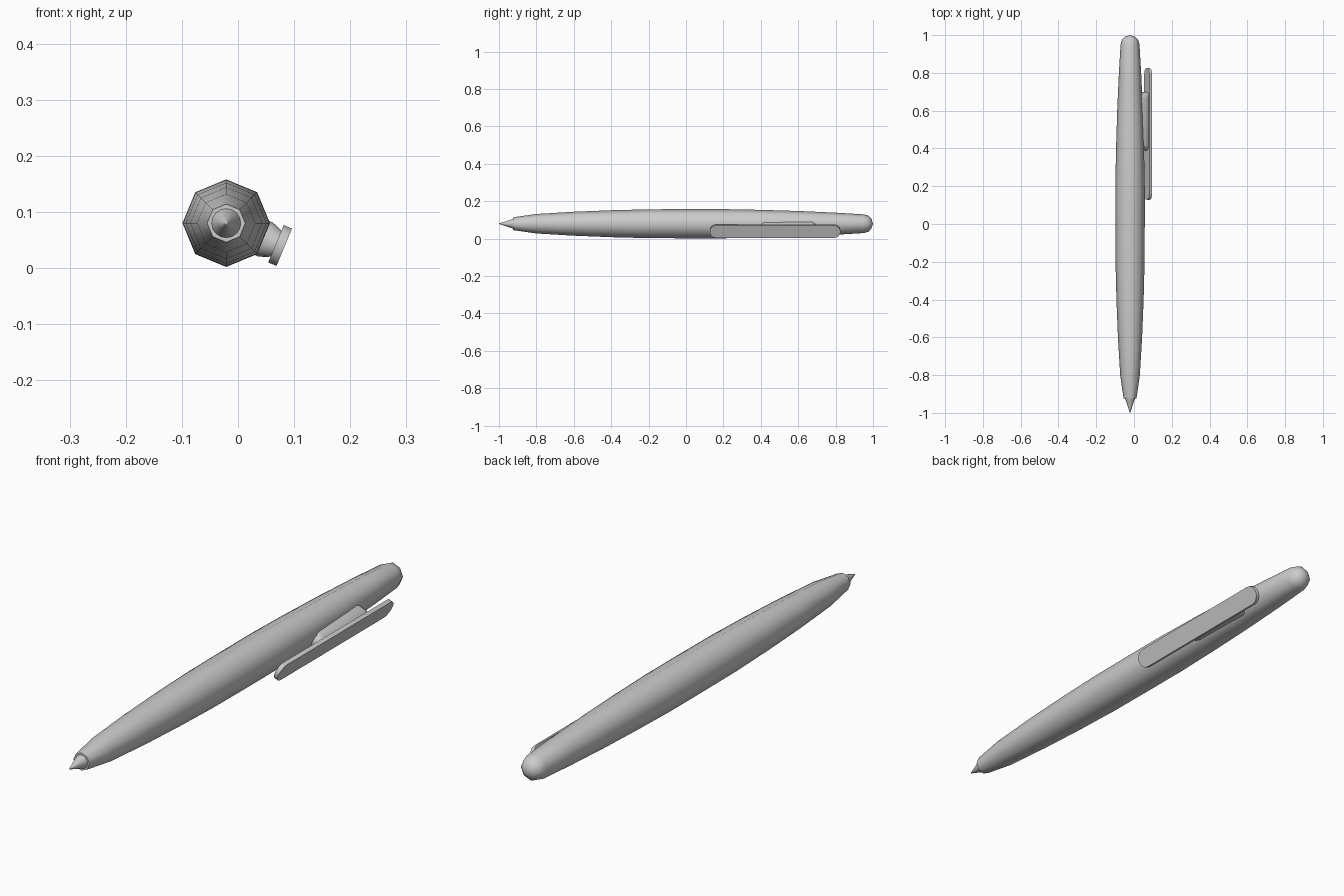
import bpy, bmesh, math
from mathutils import Matrix, Vector

cube = bpy.data.objects.get("Cube")
if cube:
    bpy.data.objects.remove(cube)

AXIS_X, AXIS_Z = -0.021, 0.08
CLIP_TILT = math.radians(22.5)

grey = bpy.data.materials.new("plain_grey")
grey.use_nodes = True
grey.diffuse_color = (0.6, 0.6, 0.6, 1)
grey.node_tree.nodes["Principled BSDF"].inputs["Base Color"].default_value = (0.6, 0.6, 0.6, 1)


def finish(name, bm, sharp_angle):
    bmesh.ops.remove_doubles(bm, verts=bm.verts, dist=1e-5)
    bmesh.ops.recalc_face_normals(bm, faces=bm.faces)
    mesh = bpy.data.meshes.new(name)
    bm.to_mesh(mesh)
    bm.free()
    mesh.materials.append(grey)
    obj = bpy.data.objects.new(name, mesh)
    bpy.context.collection.objects.link(obj)
    obj.location = (AXIS_X, 0, AXIS_Z)
    bpy.ops.object.select_all(action="DESELECT")
    obj.select_set(True)
    bpy.context.view_layer.objects.active = obj
    bpy.ops.object.shade_smooth_by_angle(angle=math.radians(sharp_angle))
    return obj


def lathe(name, profile, sides, sharp_angle):
    """Spin (y, radius) points around the long axis."""
    bm = bmesh.new()
    verts = [bm.verts.new((r, y, 0)) for y, r in profile]
    edges = [bm.edges.new(pair) for pair in zip(verts, verts[1:])]
    bmesh.ops.spin(bm, geom=verts + edges, cent=(0, 0, 0), axis=(0, 1, 0),
                   angle=math.tau, steps=sides, use_duplicate=False)
    return finish(name, bm, sharp_angle)


def stadium(name, y0, y1, layers):
    """Round-ended slab stacked outward from the barrel; layers are (distance, half width)."""
    bm = bmesh.new()
    rings = []
    for dist, r in layers:
        ring = []
        for end, start in ((y1 - r, 0), (y0 + r, math.pi)):
            for i in range(9):
                a = start + math.pi * i / 8
                ring.append(bm.verts.new((dist, end + r * math.sin(a), r * math.cos(a))))
        rings.append(ring)
    for low, high in zip(rings, rings[1:]):
        for i in range(len(low)):
            j = (i + 1) % len(low)
            bm.faces.new((low[i], low[j], high[j], high[i]))
    bm.faces.new(rings[0])
    bm.faces.new(rings[-1])
    bmesh.ops.rotate(bm, verts=bm.verts, cent=Vector(),
                     matrix=Matrix.Rotation(CLIP_TILT, 3, "Y"))
    return finish(name, bm, 40)


# Eight-sided barrel with a flat nose ring and a domed back end
lathe("barrel", [(-0.925, 0), (-0.925, 0.034), (-0.8, 0.052), (-0.6, 0.064),
                 (-0.4, 0.072), (-0.2, 0.077), (0, 0.078), (0.2, 0.078),
                 (0.4, 0.074), (0.6, 0.068), (0.8, 0.059), (0.95, 0.05),
                 (0.975, 0.043), (0.992, 0.025), (1, 0)], 8, 60)

# Writing point
lathe("writing_tip", [(-0.925, 0.026), (-0.96, 0.014), (-0.995, 0.003), (-1, 0)], 16, 60)

# Clip plate and the flared mount that joins it to the barrel
stadium("clip", 0.127, 0.826, [(0.096, 0.036), (0.112, 0.036)])
stadium("clip_mount", 0.39, 0.7, [(0.05, 0.033), (0.075, 0.033), (0.085, 0.03), (0.098, 0.024)])
